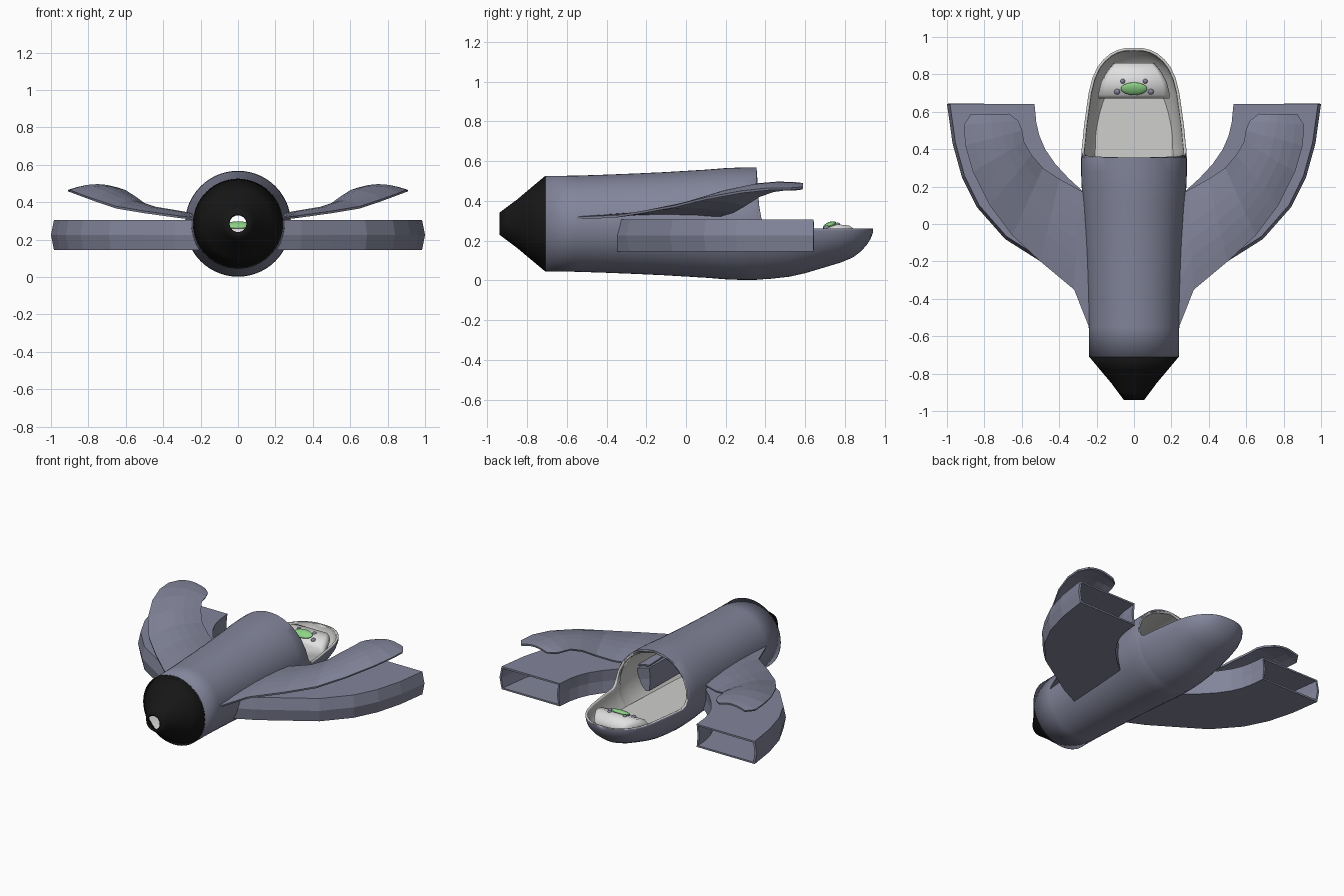
import bpy, bmesh, math
from mathutils import Vector

if "Cube" in bpy.data.objects:
    bpy.data.objects.remove(bpy.data.objects["Cube"])


def material(name, rgb):
    m = bpy.data.materials.new(name)
    m.diffuse_color = (*rgb, 1)
    m.use_nodes = True
    m.node_tree.nodes["Principled BSDF"].inputs["Base Color"].default_value = m.diffuse_color
    return m


HULL = material("slate_blue", (0.225, 0.235, 0.325))
BLACK = material("nozzle_black", (0.008, 0.008, 0.008))
LINING = material("lining_grey", (0.62, 0.62, 0.61))
WHITE = material("console_white", (0.75, 0.75, 0.75))
GREEN = material("screen_green", (0.27, 0.65, 0.24))


def loft(name, rings, mats, closed=False, cap_start=False, cap_end=False, fix=True):
    """Skin a list of equal-length point rings."""
    bm = bmesh.new()
    vs = [[bm.verts.new(p) for p in r] for r in rings]
    n = len(rings[0])
    for a, b in zip(vs, vs[1:]):
        for j in range(n if closed else n - 1):
            k = (j + 1) % n
            bm.faces.new((a[j], b[j], b[k], a[k]))
    if cap_start:
        bm.faces.new(vs[0])
    if cap_end:
        bm.faces.new(vs[-1])
    bmesh.ops.remove_doubles(bm, verts=bm.verts, dist=0.0004)
    if fix:
        bmesh.ops.recalc_face_normals(bm, faces=bm.faces)
    me = bpy.data.meshes.new(name)
    bm.to_mesh(me)
    bm.free()
    for m in mats:
        me.materials.append(m)
    ob = bpy.data.objects.new(name, me)
    bpy.context.collection.objects.link(ob)
    return ob


def smooth(ob, angle=35):
    bpy.ops.object.select_all(action='DESELECT')
    ob.select_set(True)
    bpy.context.view_layer.objects.active = ob
    bpy.ops.object.shade_smooth_by_angle(angle=math.radians(angle))


def solidify(ob, t, inner=0, offset=-1):
    m = ob.modifiers.new("thickness", 'SOLIDIFY')
    m.thickness = t
    m.offset = offset
    m.material_offset = inner
    m.material_offset_rim = inner


def mirror(ob):
    ob.modifiers.new("mirror", 'MIRROR')


def section(y, w, zb, cz, lip=None, n=56):
    """Elliptic ring, open above the lip height when one is given."""
    d = cz - zb
    lim = math.pi
    if lip is not None:
        lim = math.acos(max(-1, min(1, (cz - lip) / d))) if d > 1e-4 else math.pi / 2
    pts = []
    for i in range(n + 1):
        a = lim * (2 * i / n - 1)
        pts.append((w * math.sin(a), y, cz - d * math.cos(a)))
    return pts


# Hull: closed tube that opens into a cockpit tub
C = 0.285
rings = [section(y, r, C - r, C) for y, r in
         [(-0.71, 0.24), (-0.55, 0.242), (-0.4, 0.247), (-0.25, 0.253), (-0.1, 0.26),
          (0.1, 0.272), (0.2, 0.28), (0.28, 0.283), (0.355, 0.283)]]
for y, w, zb, cz, lip in [
        (0.358, 0.283, 0.003, C, 0.53), (0.362, 0.283, 0.003, C, 0.45),
        (0.369, 0.282, 0.004, C, 0.37), (0.38, 0.281, 0.005, C, 0.31),
        (0.40, 0.280, 0.006, 0.28, 0.275), (0.43, 0.277, 0.008, 0.277, 0.26),
        (0.52, 0.268, 0.018, 0.272, 0.26), (0.6, 0.257, 0.036, 0.268, 0.26),
        (0.7, 0.243, 0.066, 0.265, 0.26), (0.78, 0.223, 0.09, 0.262, 0.26),
        (0.84, 0.195, 0.115, 0.26, 0.26), (0.88, 0.163, 0.145, 0.26, 0.26),
        (0.91, 0.128, 0.178, 0.26, 0.26), (0.93, 0.09, 0.21, 0.26, 0.26),
        (0.94, 0.05, 0.238, 0.26, 0.26), (0.942, 0.0, 0.26, 0.26, 0.26)]:
    rings.append(section(y, w, zb, cz, lip))
hull = loft("hull", rings, [HULL, LINING], fix=False)
solidify(hull, 0.015, 1)
smooth(hull, 40)

# Nozzle: hollow black cone with an open tip
nozzle = loft("nozzle", [section(y, r, C - r, C) for y, r in
                         [(-0.94, 0.055), (-0.90, 0.085), (-0.85, 0.122),
                          (-0.78, 0.181), (-0.708, 0.241)]], [BLACK], fix=False)
solidify(nozzle, 0.013)
smooth(nozzle)

# Side ducts: curved hollow boxes, open at the back
outer = [(0.19, -0.37), (0.34, -0.30), (0.50, -0.20), (0.69, -0.08),
         (0.84, 0.09), (0.92, 0.25), (0.97, 0.43), (1.0, 0.642)]
inner = [(0.20, 0.12), (0.275, 0.176), (0.35, 0.245), (0.42, 0.32),
         (0.475, 0.40), (0.505, 0.47), (0.522, 0.54), (0.532, 0.642)]
rings = []
for o, i in zip(outer, inner):
    o, i = Vector((*o, 0)), Vector((*i, 0))
    s = (i - o).normalized() * 0.016
    up, mid, lo = (Vector((0, 0, z)) for z in (0.305, 0.225, 0.145))
    rings.append([o + s + up, o + mid, o + s + lo, i + lo, i - s * 0.5 + mid, i + up])
duct = loft("side_duct", rings, [HULL], closed=True, cap_start=True)
solidify(duct, 0.016)
mirror(duct)

# Upper fins: thin arched blades sweeping up over the ducts
fin = [((0.20, -0.65, 0.308), (0.20, 0.12, 0.320), 0.012),
       ((0.32, -0.35, 0.322), (0.29, 0.18, 0.328), 0.022),
       ((0.50, -0.20, 0.347), (0.40, 0.24, 0.345), 0.025),
       ((0.65, -0.06, 0.372), (0.49, 0.30, 0.380), 0.030),
       ((0.77, 0.10, 0.412), (0.55, 0.37, 0.425), 0.035),
       ((0.86, 0.28, 0.445), (0.59, 0.44, 0.450), 0.035),
       ((0.90, 0.42, 0.460), (0.60, 0.50, 0.458), 0.032),
       ((0.908, 0.53, 0.460), (0.62, 0.55, 0.458), 0.030),
       ((0.87, 0.588, 0.465), (0.67, 0.588, 0.463), 0.020)]
rings = []
for o, i, arch in fin:
    o, i = Vector(o), Vector(i)
    rings.append([o.lerp(i, t / 6) + Vector((0, 0, arch * math.sin(math.pi * t / 6)))
                  for t in range(7)])
blade = loft("upper_fin", rings, [HULL])
solidify(blade, 0.012, offset=0)
mirror(blade)

# Cockpit floor
floor = loft("cockpit_floor", [[(-w, y, 0.12), (w, y, 0.12)] for y, w in
                               [(-0.65, 0.165), (0, 0.19), (0.36, 0.208), (0.5, 0.205),
                                (0.6, 0.192), (0.7, 0.16), (0.74, 0.14)]], [LINING])
solidify(floor, 0.01, offset=0)

# Console: tapered block with a rounded top
rings = []
for y, w, zb, zt in [(0.67, 0.19, 0.12, 0.232), (0.69, 0.192, 0.125, 0.256),
                     (0.76, 0.175, 0.13, 0.282), (0.82, 0.142, 0.145, 0.276),
                     (0.86, 0.108, 0.16, 0.25)]:
    half = [(w * 0.8, zb), (w, zt - 0.045), (w * 0.96, zt - 0.018), (w * 0.84, zt)]
    rings.append([(x, y, z) for x, z in half] + [(-x, y, z) for x, z in reversed(half)])
console = loft("console", rings, [WHITE], closed=True, cap_start=True, cap_end=True)
smooth(console, 50)


def ball(name, loc, size, mat, tilt=0):
    bpy.ops.mesh.primitive_uv_sphere_add(segments=20, ring_count=12, radius=1,
                                         location=loc, rotation=(tilt, 0, 0))
    ob = bpy.context.object
    ob.name = name
    ob.scale = size
    ob.data.materials.append(mat)
    smooth(ob, 60)


# Console screen and knobs
ball("screen", (0, 0.723, 0.277), (0.07, 0.036, 0.016), GREEN, 0.4)
for s in (-1, 1):
    ball("front_knob", (s * 0.06, 0.763, 0.278), (0.013, 0.013, 0.013), HULL)
    ball("rear_knob", (s * 0.09, 0.708, 0.262), (0.016, 0.016, 0.014), HULL)
